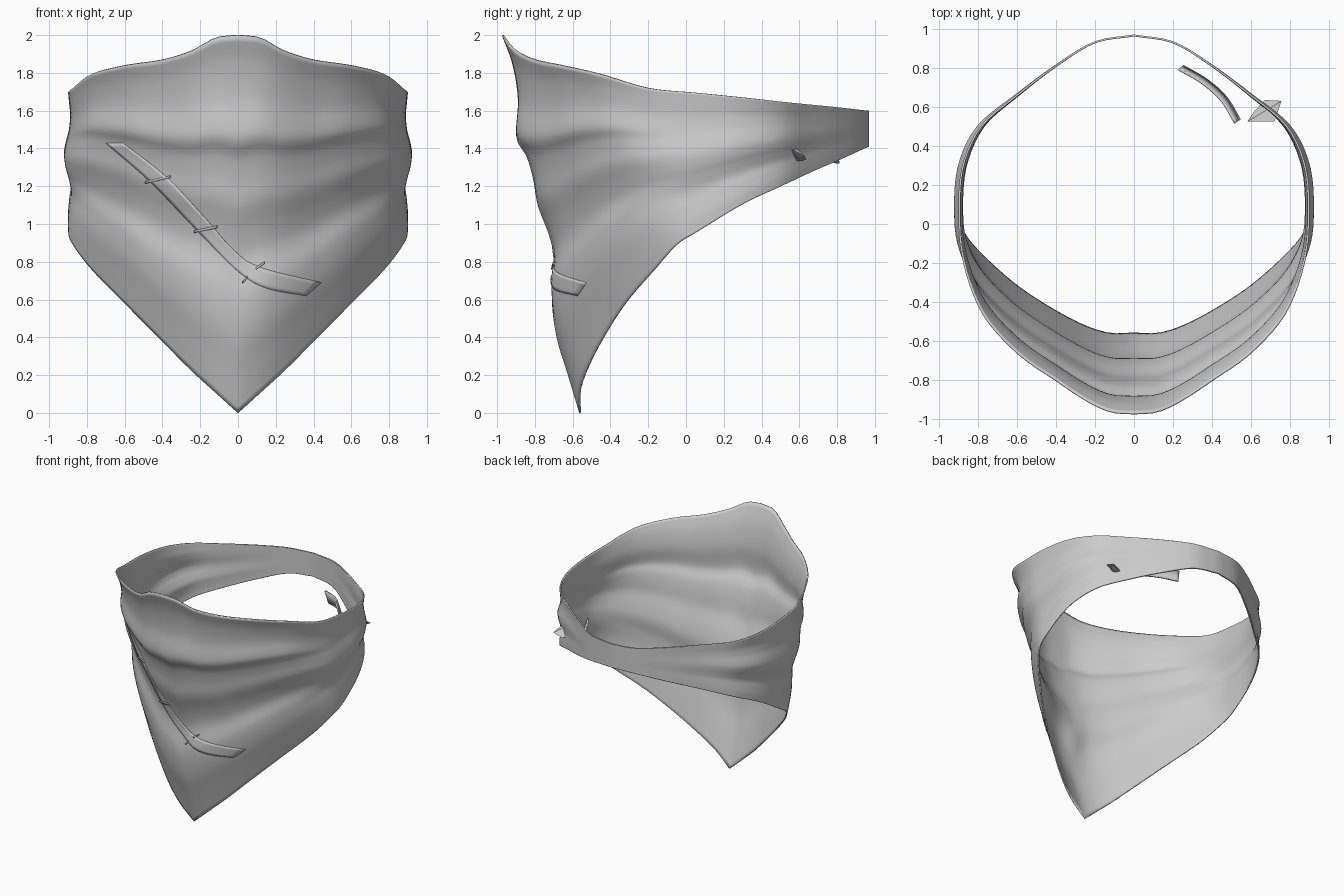
import bpy, bmesh
from mathutils import Vector
from mathutils.bvhtree import BVHTree

if "Cube" in bpy.data.objects:
    bpy.data.objects.remove(bpy.data.objects["Cube"])


def spline(rows, u):
    """Smooth Hermite interpolation of rows (key, values...) at key u."""
    n = len(rows)
    i = 0
    while i < n - 2 and u > rows[i + 1][0]:
        i += 1
    a, b = rows[i], rows[i + 1]
    h = b[0] - a[0]
    t = (u - a[0]) / h

    def slope(k, c):
        p, q = rows[max(k - 1, 0)], rows[min(k + 1, n - 1)]
        return (q[c] - p[c]) / (q[0] - p[0])

    return [(2*t**3 - 3*t*t + 1) * a[c] + (t**3 - 2*t*t + t) * h * slope(i, c)
            + (3*t*t - 2*t**3) * b[c] + (t**3 - t*t) * h * slope(i + 1, c)
            for c in range(1, len(a))]


def make(name, verts, faces, thick=0, angle=60):
    me = bpy.data.meshes.new(name)
    me.from_pydata(verts, [], faces)
    ob = bpy.data.objects.new(name, me)
    bpy.context.collection.objects.link(ob)
    bm = bmesh.new()
    bm.from_mesh(me)
    bmesh.ops.remove_doubles(bm, verts=bm.verts, dist=1e-5)
    bmesh.ops.recalc_face_normals(bm, faces=bm.faces)
    bm.to_mesh(me)
    bm.free()
    if thick:
        mod = ob.modifiers.new("thickness", 'SOLIDIFY')
        mod.thickness = thick
        mod.offset = 0
    bpy.ops.object.select_all(action='DESELECT')
    bpy.context.view_layer.objects.active = ob
    ob.select_set(True)
    bpy.ops.object.shade_smooth_by_angle(angle=angle * 3.14159 / 180)
    return ob


def grid_faces(rows, cols):
    return [(r*cols + c, r*cols + c + 1, (r+1)*cols + c + 1, (r+1)*cols + c)
            for r in range(rows - 1) for c in range(cols - 1)]


# Half outline: key, rim x, rim y, top z, hem z, inward sag
outline = [
    (0.0, 0.00, -0.97, 2.00, 0.00, 1.00),
    (0.5, 0.12, -0.96, 1.985, 0.11, 0.97),
    (1.0, 0.24, -0.905, 1.92, 0.22, 0.92),
    (1.7, 0.40, -0.80, 1.87, 0.38, 0.86),
    (2.6, 0.60, -0.66, 1.84, 0.58, 0.83),
    (3.5, 0.78, -0.46, 1.795, 0.76, 0.72),
    (4.5, 0.88, -0.20, 1.72, 0.89, 0.37),
    (5.5, 0.905, 0.05, 1.695, 0.965, 0.05),
    (6.5, 0.885, 0.30, 1.67, 1.105, 0.0),
    (7.4, 0.79, 0.50, 1.648, 1.20, 0.0),
    (8.3, 0.60, 0.66, 1.632, 1.275, 0.0),
    (9.2, 0.40, 0.81, 1.617, 1.34, 0.0),
    (10.1, 0.20, 0.93, 1.603, 1.395, 0.0),
    (10.9, 0.00, 0.965, 1.60, 1.41, 0.0)]
# Front centre profile and side folds: height fraction, depth, side shift
folds = [
    (0.0, 0.41, -0.012), (0.1, 0.35, -0.012), (0.2, 0.29, -0.02),
    (0.3, 0.265, -0.028), (0.4, 0.28, -0.012), (0.47, 0.25, 0.004),
    (0.55, 0.19, 0.012), (0.62, 0.165, 0.004), (0.68, 0.13, -0.008),
    (0.725, 0.078, -0.016), (0.83, 0.085, -0.024), (0.925, 0.055, -0.018),
    (1.0, 0.0, -0.012)]

# Cloth: one half calculated, then mirrored around x
COLS, ROWS = 56, 60
half = []
for c in range(COLS + 1):
    x, y, top, hem, sag = spline(outline, 10.9 * c / COLS)
    col = []
    for r in range(ROWS + 1):
        v = r / ROWS
        depth, shift = spline(folds, v)
        side = x * (1 + shift * min(1, x * x / 0.7))
        col.append((max(side, 0), y + depth * sag, hem + (top - hem) * v))
    half.append(col)
half[0] = [(0, p[1], p[2]) for p in half[0]]
half[-1] = [(0, p[1], p[2]) for p in half[-1]]
columns = [[(-x, y, z) for x, y, z in col] for col in reversed(half)] + half[1:]
verts = [p for col in columns for p in col]
faces = grid_faces(len(columns), ROWS + 1)
cloth = make("cloth_mask", verts, faces, 0.01)
tree = BVHTree.FromPolygons([Vector(p) for p in verts], faces)


def on_cloth(x, z, lift):
    hit = tree.ray_cast(Vector((x, -3, z)), Vector((0, 1, 0)))[0]
    return (x, (hit.y if hit else -0.6) - lift, z)


# Diagonal band lying on the front: key, lower edge x z, upper edge x z
band = [(0, -0.70, 1.43, -0.61, 1.43), (1, -0.46, 1.22, -0.38, 1.25),
        (2, -0.22, 0.97, -0.19, 1.05), (3, 0.0, 0.75, -0.02, 0.86),
        (4, 0.15, 0.66, 0.12, 0.77), (5, 0.36, 0.62, 0.44, 0.69)]
pts = []
for i in range(41):
    x0, z0, x1, z1 = spline(band, i / 8)
    for k in range(6):
        f = k / 5
        pts.append(on_cloth(x0 + (x1 - x0) * f, z0 + (z1 - z0) * f, 0.007))
make("front_band", pts, grid_faces(41, 6), 0.006)

# Little stitches over the band edges
for x0, z0, x1, z1 in [(-0.49, 1.22, -0.36, 1.25), (-0.23, 0.96, -0.11, 0.985),
                       (0.095, 0.765, 0.14, 0.795), (0.025, 0.69, 0.05, 0.72)]:
    pts = []
    for i in range(6):
        f = i / 5
        for dz in (-0.006, 0.006):
            pts.append(on_cloth(x0 + (x1 - x0) * f, z0 + (z1 - z0) * f + dz, 0.013))
    make("stitch", pts, grid_faces(6, 2), 0.008)

# Curved loose strip inside the back: key, x, y, mid z
strip = [(0, 0.24, 0.80, 1.37), (1, 0.36, 0.73, 1.39),
         (2, 0.46, 0.64, 1.41), (3, 0.53, 0.525, 1.45)]
pts = []
for i in range(19):
    x, y, z = spline(strip, i / 6)
    for k in (-1, 0, 1):
        pts.append((x - 0.012 * k, y - 0.008 * k, z + 0.05 * k))
make("inner_strip", pts, grid_faces(19, 3), 0.012)

# Small folded tab poking through the back right
base = [(0.58, 0.525, 1.38), (0.72, 0.525, 1.41), (0.755, 0.63, 1.36),
        (0.67, 0.635, 1.34), (0.61, 0.57, 1.35)]
tab = base + [(0.69, 0.59, 1.40), (0.68, 0.58, 1.33)]
make("outer_tab", tab, [(i, (i + 1) % 5, 5) for i in range(5)]
     + [((i + 1) % 5, i, 6) for i in range(5)], 0, 40)
